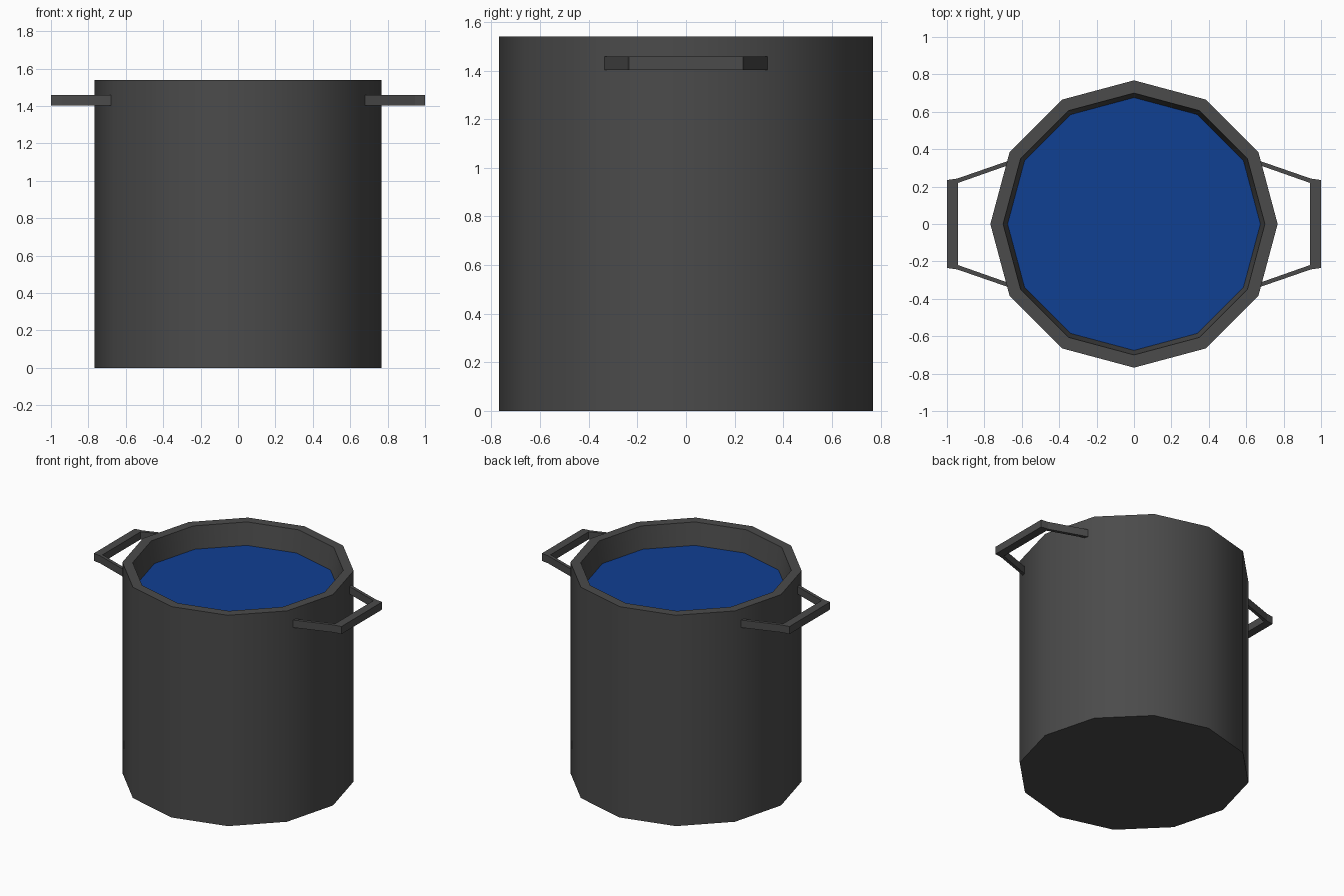
import bpy, bmesh, math

if "Cube" in bpy.data.objects:
    bpy.data.objects.remove(bpy.data.objects["Cube"])

SIDES = 12


def material(name, rgb):
    m = bpy.data.materials.new(name)
    m.diffuse_color = (*rgb, 1)
    m.use_nodes = True
    m.node_tree.nodes["Principled BSDF"].inputs["Base Color"].default_value = m.diffuse_color
    return m


def add_object(name, bm, mat, smooth=False):
    bmesh.ops.recalc_face_normals(bm, faces=bm.faces)
    me = bpy.data.meshes.new(name)
    bm.to_mesh(me)
    bm.free()
    me.materials.append(mat)
    ob = bpy.data.objects.new(name, me)
    bpy.context.collection.objects.link(ob)
    if smooth:
        bpy.ops.object.select_all(action='DESELECT')
        ob.select_set(True)
        bpy.context.view_layer.objects.active = ob
        bpy.ops.object.shade_smooth_by_angle(angle=math.radians(40))
    return ob


def ring(bm, r, z):
    step = 2 * math.pi / SIDES
    return [bm.verts.new((r * math.cos(i * step), r * math.sin(i * step), z))
            for i in range(SIDES)]


iron = material("dark_iron", (0.07, 0.07, 0.07))
blue = material("blue_liquid", (0.005, 0.05, 0.29))

# Pot wall: (radius, height) profile from the base, over the rim, down to the liquid
bm = bmesh.new()
profile = [(0.768, 0), (0.768, 1.54), (0.70, 1.54), (0.675, 1.375)]
rings = [ring(bm, r, z) for r, z in profile]
bm.faces.new(rings[0])
for a, b in zip(rings, rings[1:]):
    for i in range(SIDES):
        j = (i + 1) % SIDES
        bm.faces.new((a[i], a[j], b[j], b[i]))
# close the inside just under the liquid so the wall is a solid
bm.faces.new(rings[-1])
add_object("pot_body", bm, iron, True)

# Liquid surface
bm = bmesh.new()
face = bm.faces.new(ring(bm, 0.676, 1.38))
add_object("liquid", bm, blue)

# Side handles: half outline in plan, mirrored in y, extruded upward
outer = [(1.0, 0.235), (0.945, 0.243), (0.67, 0.338)]
inner = [(0.67, 0.315), (0.94, 0.22)]
half = outer + inner
for name, side in (("right_handle", 1), ("left_handle", -1)):
    bm = bmesh.new()
    outline = half + [(x, -y) for x, y in reversed(half)]
    face = bm.faces.new([bm.verts.new((side * x, y, 1.403)) for x, y in outline])
    new = bmesh.ops.extrude_face_region(bm, geom=[face])["geom"]
    bmesh.ops.translate(bm, vec=(0, 0, 0.055),
                        verts=[v for v in new if isinstance(v, bmesh.types.BMVert)])
    add_object(name, bm, iron)
